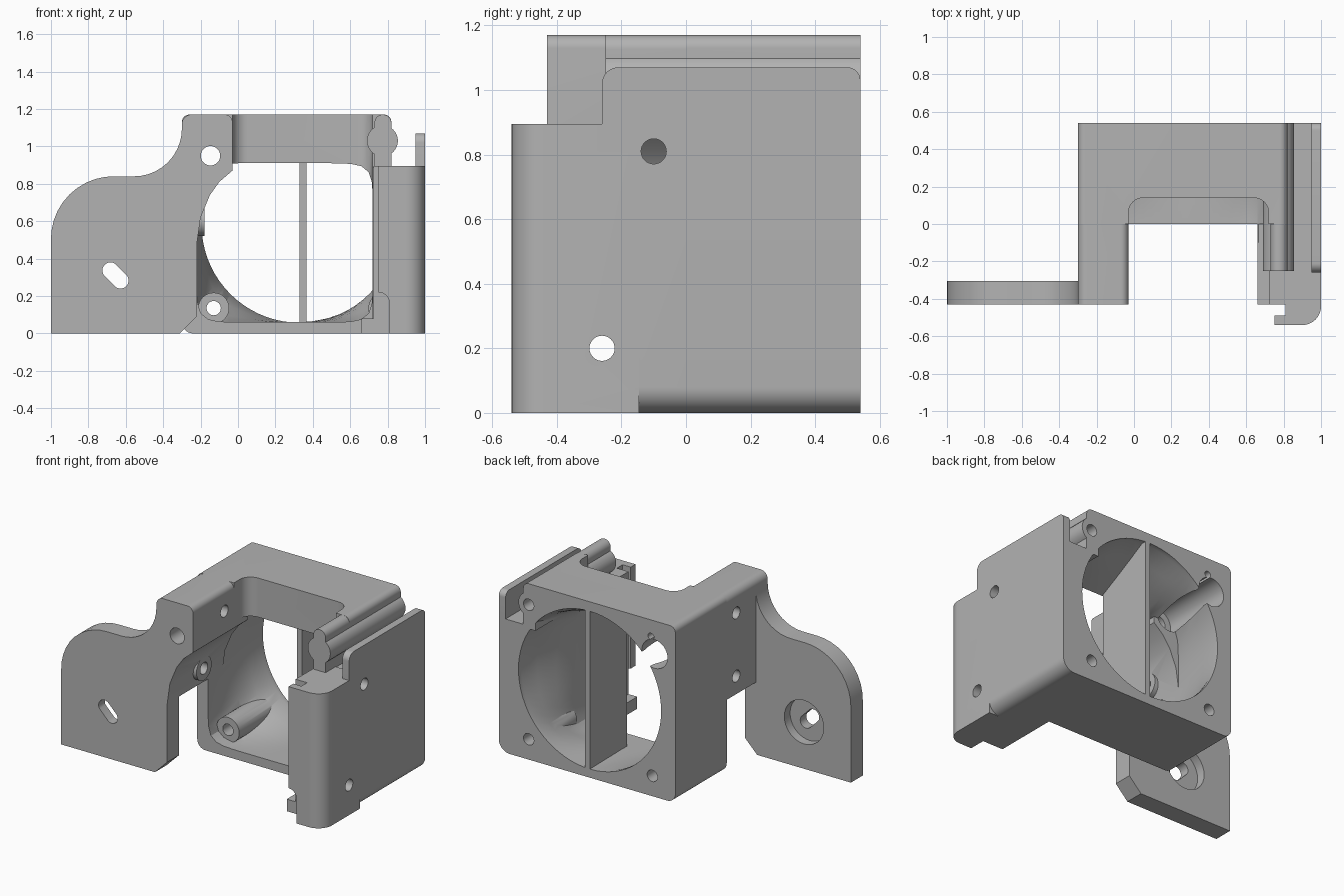
import bpy, bmesh, math
from mathutils import Vector

if "Cube" in bpy.data.objects:
    bpy.data.objects.remove(bpy.data.objects["Cube"], do_unlink=True)

grey = bpy.data.materials.new("light grey plastic")
grey.use_nodes = True
COLOUR = (0.45, 0.45, 0.45, 1)
grey.diffuse_color = COLOUR
grey.node_tree.nodes["Principled BSDF"].inputs["Base Color"].default_value = COLOUR


def rounded(points, steps=10):
    """Expand (u, v, radius) corners into exact arcs."""
    out = []
    for i, p in enumerate(points):
        c = Vector(p[:2])
        if len(p) == 2:
            out.append(c)
            continue
        a = (Vector(points[i - 1][:2]) - c).normalized()
        b = (Vector(points[(i + 1) % len(points)][:2]) - c).normalized()
        half = a.angle(b) / 2
        reach = p[2] / math.tan(half)
        w = math.sin(half)
        for k in range(steps + 1):
            t = k / steps
            f, g, h = (1 - t) ** 2, 2 * w * t * (1 - t), t * t
            out.append(((c + a * reach) * f + c * g + (c + b * reach) * h) / (f + g + h))
    return out


def skin(name, rings):
    """Closed solid through a list of equal rings."""
    bm = bmesh.new()
    rows = [[bm.verts.new(p) for p in ring] for ring in rings]
    n = len(rows[0])
    for lo, hi in zip(rows, rows[1:]):
        for i in range(n):
            j = (i + 1) % n
            bm.faces.new((lo[i], lo[j], hi[j], hi[i]))
    bm.faces.new(rows[0][::-1])
    bm.faces.new(rows[-1])
    if bm.calc_volume(signed=True) < 0:
        bmesh.ops.reverse_faces(bm, faces=bm.faces)
    mesh = bpy.data.meshes.new(name)
    bm.to_mesh(mesh)
    bm.free()
    obj = bpy.data.objects.new(name, mesh)
    bpy.context.collection.objects.link(obj)
    mesh.materials.append(grey)
    return obj


PLACE = {"x": lambda u, v, d: (d, u, v),
         "y": lambda u, v, d: (u, d, v),
         "z": lambda u, v, d: (u, v, d)}


def prism(name, axis, start, end, points):
    pts = rounded(points)
    return skin(name, [[PLACE[axis](p[0], p[1], d) for p in pts] for d in (start, end)])


def box(name, x, y, z):
    return prism(name, "z", *z, [(x[0], y[0]), (x[1], y[0]), (x[1], y[1]), (x[0], y[1])])


def rod(name, axis, u, v, r, start, end):
    ring = [(u + r * math.cos(k * math.tau / 32), v + r * math.sin(k * math.tau / 32))
            for k in range(32)]
    return prism(name, axis, start, end, ring)


def volume(mesh):
    bm = bmesh.new()
    bm.from_mesh(mesh)
    v = bm.calc_volume(signed=True)
    bm.free()
    return v


def combine(target, other, op):
    """Boolean, keeping the first solver whose volume change is plausible."""
    old, part = volume(target.data), volume(other.data)
    for solver in ("MANIFOLD", "EXACT"):
        mod = target.modifiers.new(op, "BOOLEAN")
        mod.operation, mod.solver, mod.object = op, solver, other
        graph = bpy.context.evaluated_depsgraph_get()
        mesh = bpy.data.meshes.new_from_object(target.evaluated_get(graph))
        target.modifiers.remove(mod)
        change = volume(mesh) - old
        if op == "DIFFERENCE":
            change = -change
        if 1e-6 < change < part + 1e-4:
            target.data = mesh
            break
    bpy.data.objects.remove(other, do_unlink=True)


def add(other):
    combine(body, other, "UNION")


def cut(other):
    combine(body, other, "DIFFERENCE")


# Main duct housing
body = prism("fan_duct_bracket", "y", 0, 0.54, [
    (-0.3, 0, 0.06), (1, 0, 0.08), (1, 0.89), (0.82, 0.89), (0.82, 1.17, 0.04), (-0.3, 1.17, 0.04)])

# Right side wall, floor strip, hooked front block
add(prism("side_wall", "y", -0.15, 0.1, [(0.72, 0), (1, 0, 0.08), (1, 0.89), (0.72, 0.89)]))
add(prism("front_block", "z", 0, 0.895, [
    (0.725, -0.145), (0.725, -0.43), (0.81, -0.43), (0.81, -0.49), (0.75, -0.49),
    (0.75, -0.54), (1, -0.54, 0.1), (1, -0.145)]))
add(box("floor_strip", (0.66, 0.8), (-0.43, 0.05), (0, 0.08)))
cut(prism("hook_relief", "y", -0.7, -0.432, [
    (0.6, -0.1), (0.81, -0.1), (0.81, 0.22, 0.06), (0.6, 0.22)]))

# Open front of the top slab
cut(prism("slab_gap", "z", 0.5, 1.4, [
    (-0.03, -0.3), (0.72, -0.3), (0.72, 0.14, 0.08), (-0.03, 0.14, 0.08)]))

# Duct passage from rounded rectangle to fan circle
SIDES = 72


def duct_ring(y, t):
    ring = []
    for k in range(SIDES):
        c, s = math.cos(k * math.tau / SIDES), math.sin(k * math.tau / SIDES)
        r = (abs(c / 0.47) ** 9 + abs(s / 0.425) ** 9) ** (-1 / 9)
        front = Vector((0.25 + r * c, y, 0.485 + r * s))
        back = Vector((0.33 + 0.525 * c, y, 0.582 + 0.525 * s))
        ring.append(front.lerp(back, t))
    return ring


cut(skin("duct_passage", [duct_ring(y, t) for y, t in
                          ((-0.1, 0), (0.14, 0), (0.27, 0.35), (0.4, 0.7), (0.51, 1), (0.6, 1))]))

# Top rail with round bead, and thin outer lip
add(prism("rail", "y", -0.25, 0.54, [
    (0.73, 0.87), (0.82, 0.87), (0.82, 1.17, 0.044), (0.73, 1.17, 0.044)]))
add(rod("rail_bead", "y", 0.772, 1.03, 0.083, -0.25, 0.54))
add(prism("outer_lip", "x", 0.95, 1, [
    (-0.26, 0.85), (-0.26, 1.07, 0.05), (0.54, 1.07, 0.04), (0.54, 0.85)]))

# Left arm with curved underside
add(prism("arm", "y", -0.43, 0.15, [
    (-0.3, 0.48), (-0.22, 0.48), (-0.2, 0.62), (-0.15, 0.74), (-0.1, 0.81),
    (-0.03, 0.87), (-0.03, 1.17, 0.04), (-0.3, 1.17, 0.05)]))

# Mounting plate
add(prism("mounting_plate", "y", -0.43, -0.305, [
    (-1, 0), (-0.31, 0), (-0.22, 0.09), (-0.22, 0.55), (-0.25, 0.6), (-0.25, 1.1),
    (-0.3, 1.1), (-0.3, 0.84, 0.255), (-1, 0.84, 0.335)]))

# Fan divider and screw bosses
add(box("divider", (0.33, 0.365), (0.15, 0.54), (0.04, 1.12)))
add(rod("lower_left_boss", "y", -0.13, 0.135, 0.083, 0.08, 0.53))
add(rod("lower_right_boss", "y", 0.78, 0.135, 0.083, 0.15, 0.53))
add(rod("side_boss", "x", -0.1, 0.6, 0.08, -0.29, -0.18))

# Fan screw holes
for x, z, start in ((-0.13, 0.135, -0.1), (0.78, 0.135, 0.25), (0.78, 1.03, 0.25), (-0.12, 1.06, 0.3)):
    cut(rod("screw_hole", "y", x, z, 0.022 if x < 0 and z > 1 else 0.038, start, 0.7))

# Arm bolt hole with counterbore
cut(rod("arm_hole", "y", -0.147, 0.95, 0.052, -0.6, 0.7))
cut(rod("arm_counterbore", "y", -0.147, 0.95, 0.095, 0.05, 0.7))

# Cross holes in both sides
for y, z, start, end in ((-0.1, 0.81, 0.6, 1.1), (-0.26, 0.2, 0.6, 1.1),
                         (-0.1, 1.02, -0.5, 0.1), (-0.1, 0.6, -0.5, 0.1)):
    cut(rod("cross_hole", "x", y, z, 0.039, start, end))

# Diagonal plate slot with counterbore
slot = []
for k in range(32):
    a = k * math.tau / 32 - math.pi / 4 + 0.01
    shift = 0.027 if math.cos(a + math.pi / 4) > 0 else -0.027
    slot.append((-0.655 + shift + 0.043 * math.cos(a), 0.31 - shift + 0.043 * math.sin(a)))
cut(prism("plate_slot", "y", -0.6, -0.2, slot))
cut(rod("plate_counterbore", "y", -0.655, 0.31, 0.145, -0.365, -0.2))

# Shading
for obj in bpy.context.selected_objects:
    obj.select_set(False)
body.select_set(True)
bpy.context.view_layer.objects.active = body
bpy.ops.object.shade_smooth_by_angle(angle=math.radians(30))
